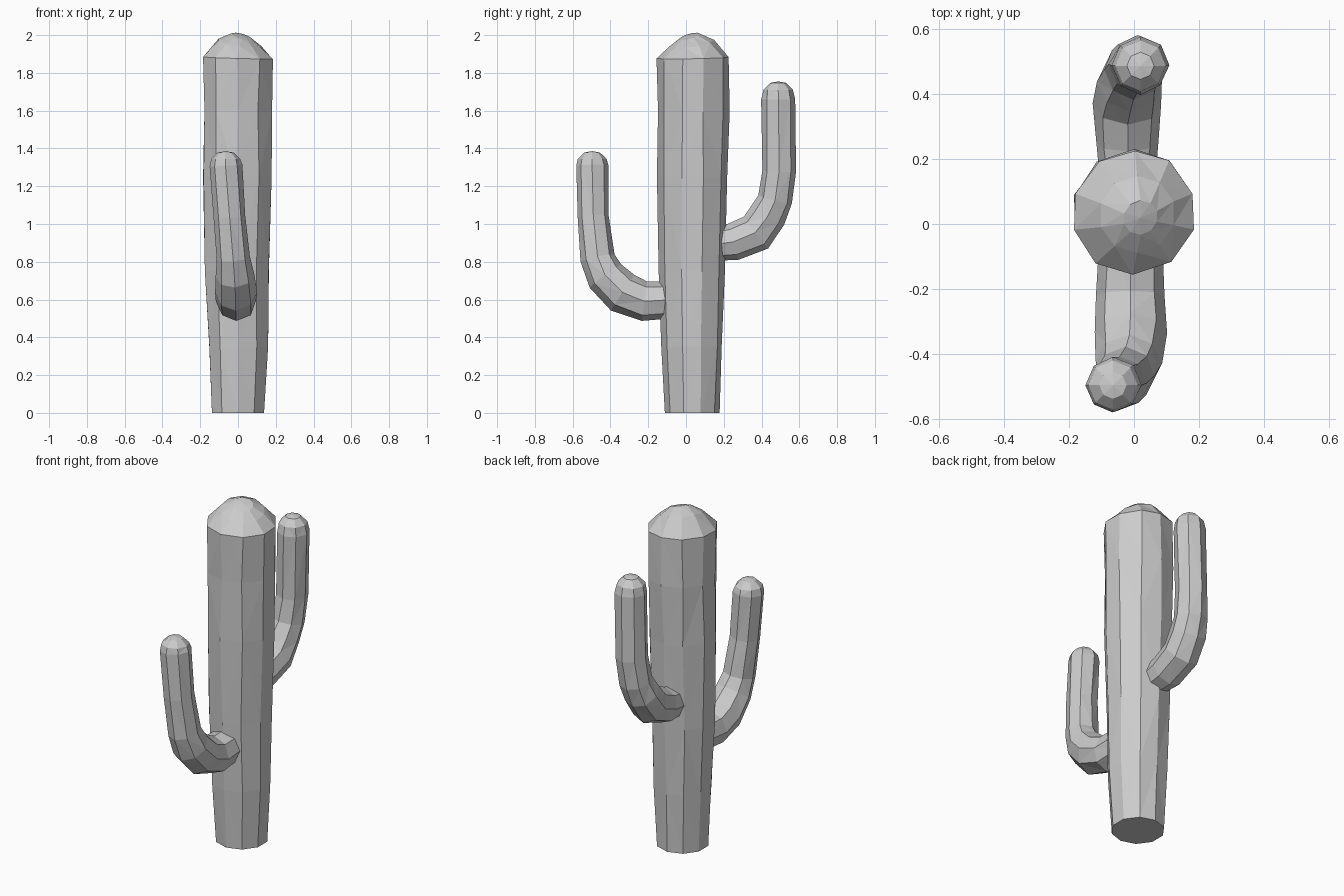
import bpy, bmesh, math, random
from mathutils import Vector

random.seed(4)
cube = bpy.data.objects.get("Cube")
if cube:
    bpy.data.objects.remove(cube, do_unlink=True)

# Plain grey for the whole plant
GREY = (0.6, 0.6, 0.6, 1)
grey = bpy.data.materials.new("grey")
grey.use_nodes = True
grey.diffuse_color = GREY
grey.node_tree.nodes["Principled BSDF"].inputs["Base Color"].default_value = GREY


def faceted_tube(name, path, sides, tip, phase=0.0, jitter=0.0):
    """Loft rings (x, y, z, radius) into a closed low-poly stem ending in a tip."""
    bm = bmesh.new()
    centres = [Vector(p[:3]) for p in path]
    last = len(path) - 1
    rings = []
    for i, c in enumerate(centres):
        along = (centres[min(i + 1, last)] - centres[max(i - 1, 0)]).normalized()
        if i == 0 and along.z > 0.9:
            along = Vector((0, 0, 1))
        v = along.cross(Vector((1, 0, 0))).normalized()
        u = v.cross(along).normalized()
        ring = []
        for k in range(sides):
            wobble = jitter if 0 < i < last - 1 else 0
            a = phase + math.tau * k / sides + random.uniform(-wobble, wobble) * 6
            r = path[i][3] + random.uniform(-wobble, wobble)
            ring.append(bm.verts.new(c + r * (u * math.cos(a) + v * math.sin(a))))
        rings.append(ring)
    for low, high in zip(rings, rings[1:]):
        for k in range(sides):
            n = (k + 1) % sides
            bm.faces.new((low[k], low[n], high[n], high[k]))
    bm.faces.new(rings[0])
    apex = bm.verts.new(tip)
    for k in range(sides):
        bm.faces.new((rings[-1][k], rings[-1][(k + 1) % sides], apex))
    bmesh.ops.recalc_face_normals(bm, faces=bm.faces)
    bmesh.ops.triangulate(bm, faces=[f for f in bm.faces if len(f.verts) == 4])
    mesh = bpy.data.meshes.new(name)
    bm.to_mesh(mesh)
    bm.free()
    mesh.materials.append(grey)
    obj = bpy.data.objects.new(name, mesh)
    bpy.context.collection.objects.link(obj)
    return obj


# Trunk, widening upward to a blunt dome
faceted_tube("trunk", [
    (0.00, 0.033, 0.00, 0.145),
    (0.00, 0.03, 0.35, 0.163),
    (-0.005, 0.03, 0.75, 0.178),
    (-0.005, 0.035, 1.25, 0.187),
    (0.00, 0.037, 1.60, 0.190),
    (0.00, 0.037, 1.88, 0.193),
    (0.01, 0.03, 1.957, 0.120),
    (0.02, 0.02, 1.993, 0.055),
], 10, (0.02, 0.02, 2.0), math.pi / 10, 0.005)

# Lower arm, bending out of the front and leaning to the right
faceted_tube("front_arm", [
    (-0.01, -0.06, 0.60, 0.098),
    (-0.01, -0.22, 0.592, 0.107),
    (-0.01, -0.335, 0.637, 0.112),
    (-0.015, -0.425, 0.725, 0.103),
    (-0.025, -0.468, 0.82, 0.090),
    (-0.045, -0.49, 1.04, 0.083),
    (-0.065, -0.497, 1.31, 0.086),
    (-0.065, -0.497, 1.345, 0.076),
    (-0.065, -0.497, 1.378, 0.042),
], 8, (-0.065, -0.497, 1.386), 0, 0.003)

# Upper arm, bending out of the back
faceted_tube("back_arm", [
    (-0.02, 0.13, 0.89, 0.085),
    (-0.02, 0.25, 0.905, 0.098),
    (-0.02, 0.37, 0.955, 0.105),
    (-0.012, 0.435, 1.045, 0.100),
    (-0.002, 0.473, 1.13, 0.092),
    (0.01, 0.493, 1.28, 0.087),
    (0.02, 0.488, 1.66, 0.088),
    (0.02, 0.488, 1.71, 0.078),
    (0.02, 0.488, 1.747, 0.042),
], 8, (0.02, 0.488, 1.755), 0, 0.003)
